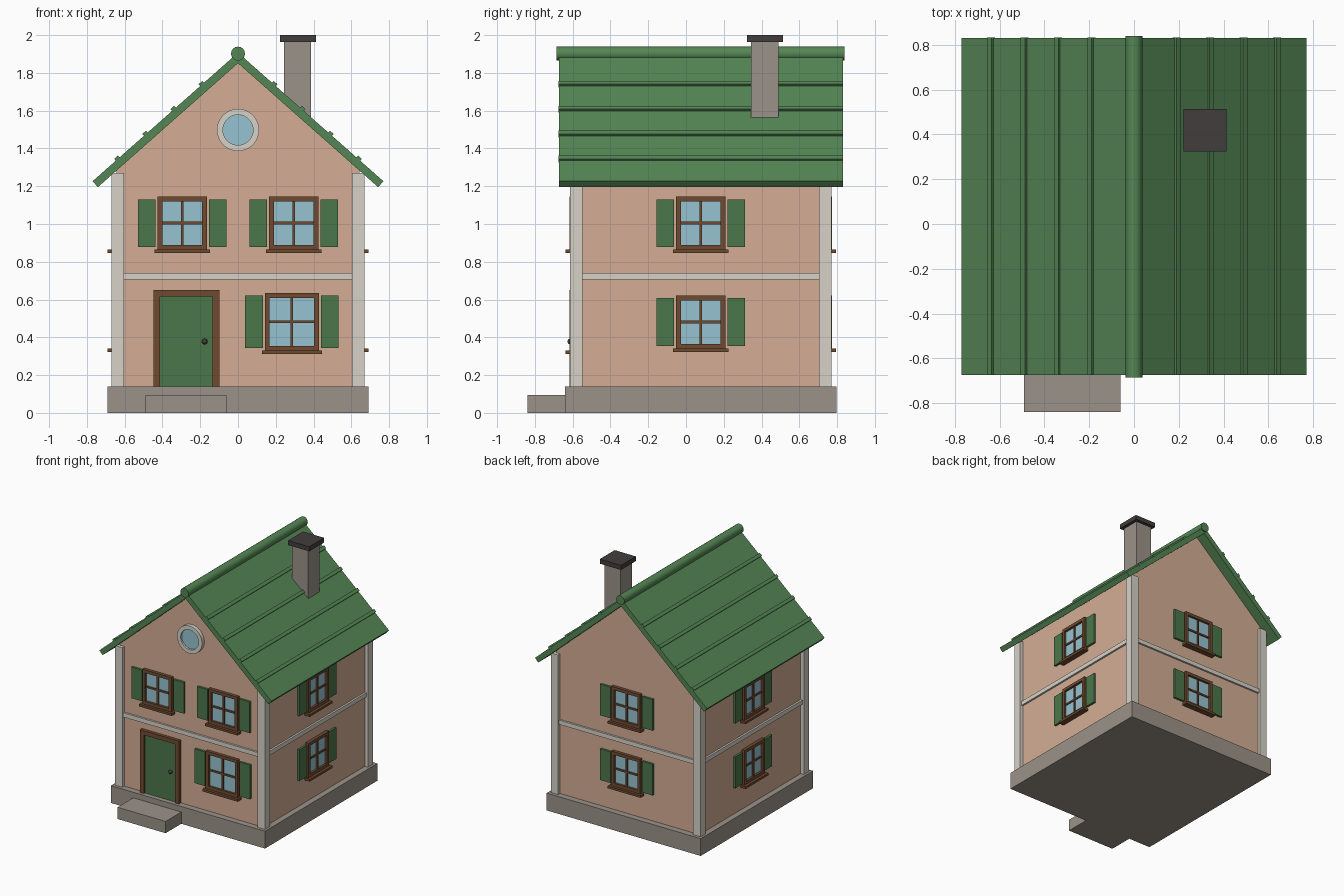
import bpy, bmesh, math
from mathutils import Matrix, Vector

if "Cube" in bpy.data.objects:
    bpy.data.objects.remove(bpy.data.objects["Cube"])

CY = 0.078              # house centre in y
HX, HY = 0.643, 0.668   # wall half sizes
APEX, SLOPE = 1.851, 0.884
ANG = math.atan(SLOPE)


def mat(name, r, g, b):
    m = bpy.data.materials.new(name)
    m.diffuse_color = (r, g, b, 1)
    m.use_nodes = True
    m.node_tree.nodes["Principled BSDF"].inputs["Base Color"].default_value = m.diffuse_color
    return m


WALL = mat("plaster", 0.66, 0.42, 0.30)
TRIM = mat("trim", 0.68, 0.65, 0.58)
STONE = mat("stone", 0.33, 0.29, 0.25)
ROOF = mat("roof_green", 0.09, 0.24, 0.09)
GREEN = mat("paint_green", 0.07, 0.18, 0.07)
WOOD = mat("wood", 0.16, 0.07, 0.03)
GLASS = mat("glass", 0.31, 0.55, 0.64)
DARK = mat("dark", 0.055, 0.047, 0.047)


def finish(name, bm, m, matrix=None):
    if matrix:
        bm.transform(matrix)
    bmesh.ops.recalc_face_normals(bm, faces=bm.faces)
    me = bpy.data.meshes.new(name)
    bm.to_mesh(me)
    bm.free()
    me.materials.append(m)
    ob = bpy.data.objects.new(name, me)
    bpy.context.collection.objects.link(ob)
    return ob


def boxes(name, spans, m, matrix=None):
    """One object from boxes given as (x0, x1, y0, y1, z0, z1)."""
    bm = bmesh.new()
    for x0, x1, y0, y1, z0, z1 in spans:
        mx = (Matrix.Translation(((x0 + x1) / 2, (y0 + y1) / 2, (z0 + z1) / 2))
              @ Matrix.Diagonal((x1 - x0, y1 - y0, z1 - z0, 1)))
        bmesh.ops.create_cube(bm, size=1, matrix=mx)
    return finish(name, bm, m, matrix)


def prism(name, profile, y0, y1, m):
    """Extrude an xz profile along y."""
    bm = bmesh.new()
    f = bm.faces.new([bm.verts.new((x, y0, z)) for x, z in profile])
    r = bmesh.ops.extrude_face_region(bm, geom=[f])
    verts = [v for v in r["geom"] if isinstance(v, bmesh.types.BMVert)]
    bmesh.ops.translate(bm, verts=verts, vec=(0, y1 - y0, 0))
    return finish(name, bm, m)


def smooth(ob):
    bpy.ops.object.select_all(action='DESELECT')
    ob.select_set(True)
    bpy.context.view_layer.objects.active = ob
    bpy.ops.object.shade_smooth_by_angle(angle=math.radians(40))


def rod(name, radius, length, centre, m, seg=32):
    """Cylinder along y."""
    bm = bmesh.new()
    bmesh.ops.create_cone(bm, cap_ends=True, segments=seg, radius1=radius, radius2=radius, depth=length,
                          matrix=Matrix.Translation(centre) @ Matrix.Rotation(math.pi / 2, 4, 'X'))
    ob = finish(name, bm, m)
    smooth(ob)
    return ob


def face(angle, dist):
    """Wall frame: local x along the wall, local -y outward, y=0 on the wall."""
    return (Matrix.Translation((0, CY, 0)) @ Matrix.Rotation(math.radians(angle), 4, 'Z')
            @ Matrix.Translation((0, -dist, 0)))


def border(u0, u1, z0, z1, t, d, bottom=True):
    s = [(u0, u0 + t, -d, 0.01, z0, z1), (u1 - t, u1, -d, 0.01, z0, z1),
         (u0 + t, u1 - t, -d, 0.01, z1 - t, z1)]
    if bottom:
        s.append((u0 + t, u1 - t, -d, 0.01, z0, z0 + t))
    return s


def window(name, mx, u, z, w=0.26, h=0.28):
    u0, u1, z0, z1 = u - w / 2, u + w / 2, z - h / 2, z + h / 2
    t = 0.025
    boxes(name + "_frame", border(u0, u1, z0, z1, t, 0.026), WOOD, mx)
    boxes(name + "_glass", [(u0 + t, u1 - t, -0.008, 0.01, z0 + t, z1 - t)], GLASS, mx)
    boxes(name + "_muntins", [(u - 0.007, u + 0.007, -0.018, 0, z0 + t, z1 - t),
                              (u0 + t, u1 - t, -0.017, 0, z - 0.007, z + 0.007)], WOOD, mx)
    boxes(name + "_sill", [(u0 - 0.016, u1 + 0.016, -0.047, 0.01, z0 - 0.018, z0)], WOOD, mx)
    boxes(name + "_shutters", [(a, a + 0.094, -0.018, 0.01, z0 + 0.014, z1 - 0.014)
                               for a in (u0 - 0.105, u1 + 0.011)], GREEN, mx)


# Plinth and doorstep
boxes("plinth", [(-0.69, 0.69, -0.64, 0.797, 0, 0.14)], STONE)
boxes("doorstep", [(-0.49, -0.06, -0.84, -0.63, 0, 0.095)], STONE)

# Gabled walls
eave = APEX - SLOPE * HX
prism("walls", [(-HX, 0.13), (HX, 0.13), (HX, eave), (0, APEX), (-HX, eave)], CY - HY, CY + HY, WALL)

# Corner posts and belt course
for sx, sn in ((-1, "left"), (1, "right")):
    for sy, yn in ((-1, "front"), (1, "back")):
        x, y = sx * 0.6375, CY + sy * 0.66
        boxes(f"corner_post_{yn}_{sn}", [(x - 0.033, x + 0.033, y - 0.033, y + 0.033, 0.14, 1.27)], TRIM)
bx, by = HX + 0.015, HY + 0.015
boxes("belt_course", [(-bx, bx, CY - by, CY + by, 0.705, 0.74)], TRIM)

# Roof slab
n = Vector((math.sin(ANG), math.cos(ANG))) * 0.042
lo = Vector((0.742, APEX - SLOPE * 0.742))
hi = lo + n
prism("roof", [(0, APEX), lo, hi, (0, APEX + 0.042 / math.cos(ANG)), (-hi.x, hi.y), (-lo.x, lo.y)],
      -0.673, 0.831, ROOF)
top = APEX + 0.042 / math.cos(ANG)

# Roof battens on both slopes
for s, sn in ((-1, "left"), (1, "right")):
    for i in range(4):
        x = 0.19 + 0.149 * i
        mx = Matrix.Translation((s * x, 0, top - SLOPE * x)) @ Matrix.Rotation(s * ANG, 4, 'Y')
        boxes(f"roof_batten_{sn}_{i + 1}", [(-0.013, 0.013, -0.674, 0.832, -0.012, 0.013)], ROOF, mx)
rod("ridge_cap", 0.037, 1.525, (0, 0.0775, 1.902), ROOF, 16)

# Chimney
boxes("chimney", [(0.243, 0.387, 0.345, 0.49, 1.5, 1.97)], STONE)
boxes("chimney_cap", [(0.222, 0.412, 0.324, 0.514, 1.963, 2.0)], DARK)

# Windows on all four walls
front, right, back, left = face(0, HY), face(90, HX), face(180, HY), face(270, HX)
window("front_upper_left_window", front, -0.295, 1.005)
window("front_upper_right_window", front, 0.295, 1.005)
window("front_lower_window", front, 0.285, 0.482, 0.285, 0.305)
for nm, mx in (("right", right), ("back", back), ("left", left)):
    window(nm + "_upper_window", mx, 0, 1.005)
    window(nm + "_lower_window", mx, 0, 0.481)

# Door with frame and knob
boxes("door_frame", border(-0.447, -0.099, 0.14, 0.65, 0.035, 0.026, False), WOOD, front)
boxes("door", [(-0.412, -0.134, -0.012, 0.01, 0.14, 0.615)], GREEN, front)
bm = bmesh.new()
bmesh.ops.create_uvsphere(bm, u_segments=16, v_segments=10, radius=0.015,
                          matrix=Matrix.Translation((-0.177, -0.022, 0.378)))
smooth(finish("door_knob", bm, DARK, front))

# Round attic window: ring from a lathed rectangle, plus glass disc
bm = bmesh.new()
prof = [bm.verts.new(p) for p in ((0.08, 0.01, 0), (0.112, 0.01, 0), (0.112, -0.03, 0), (0.08, -0.03, 0))]
edges = [bm.edges.new((prof[i], prof[(i + 1) % 4])) for i in range(4)]
bmesh.ops.spin(bm, geom=prof + edges, cent=(0, 0, 0), axis=(0, 1, 0), angle=math.tau, steps=32)
bmesh.ops.remove_doubles(bm, verts=bm.verts, dist=0.0005)
smooth(finish("attic_window_ring", bm, TRIM, front @ Matrix.Translation((0, 0, 1.498))))
rod("attic_window_glass", 0.082, 0.025, (0, CY - HY - 0.0025, 1.498), GLASS)
